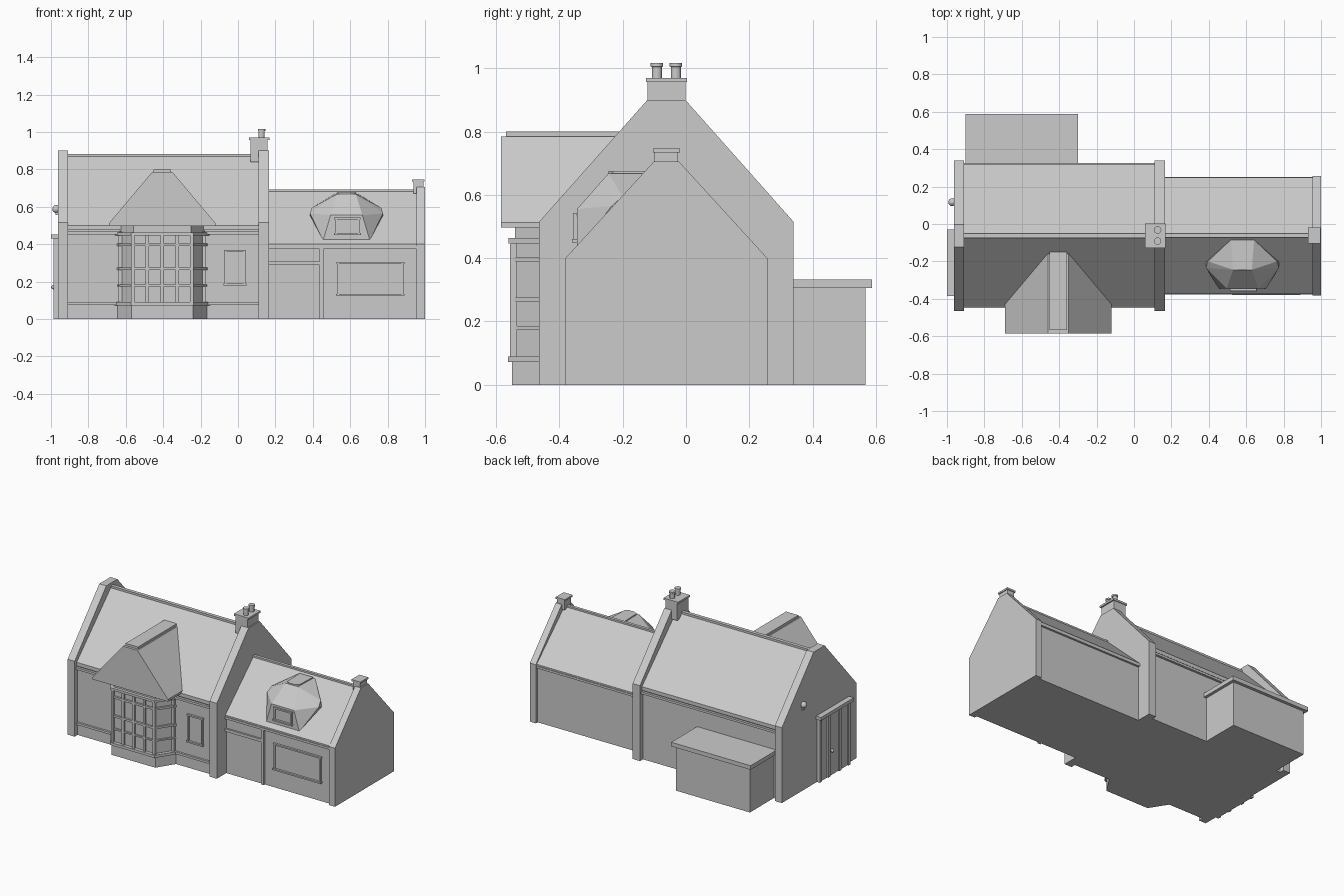
import bpy, bmesh
from math import atan2, hypot
from mathutils import Vector

if "Cube" in bpy.data.objects:
    bpy.data.objects.remove(bpy.data.objects["Cube"])

CY = -0.062  # ridge line of both roofs


def finish(name, bm):
    bmesh.ops.recalc_face_normals(bm, faces=bm.faces[:])
    me = bpy.data.meshes.new(name)
    bm.to_mesh(me)
    bm.free()
    ob = bpy.data.objects.new(name, me)
    bpy.context.collection.objects.link(ob)
    return ob


def extrude(name, pts, axis, a, b):
    """Extrude a closed 2D profile along axis x, y or z from a to b."""
    place = {'x': lambda p, t: (t, p[0], p[1]),
             'y': lambda p, t: (p[0], t, p[1]),
             'z': lambda p, t: (p[0], p[1], t)}[axis]
    bm = bmesh.new()
    lo = [bm.verts.new(place(p, a)) for p in pts]
    hi = [bm.verts.new(place(p, b)) for p in pts]
    bm.faces.new(lo)
    bm.faces.new(hi)
    n = len(pts)
    for i in range(n):
        bm.faces.new((lo[i], lo[(i + 1) % n], hi[(i + 1) % n], hi[i]))
    return finish(name, bm)


def box(name, x0, x1, y0, y1, z0, z1):
    return extrude(name, [(x0, y0), (x1, y0), (x1, y1), (x0, y1)], 'z', z0, z1)


def gable(name, x0, x1, half, eave, flat, top):
    pts = [(CY - half, 0), (CY - half, eave), (CY - flat, top),
           (CY + flat, top), (CY + half, eave), (CY + half, 0)]
    return extrude(name, pts, 'x', x0, x1)


def roof(name, x0, x1, half, low, eave, top):
    pts = [(CY - half, low), (CY - half, eave), (CY, top),
           (CY + half, eave), (CY + half, low)]
    return extrude(name, pts, 'x', x0, x1)


def bar(name, p, q, w, z0, z1):
    """Straight bar of width w between two plan points."""
    p, q = Vector(p), Vector(q)
    d = (q - p).normalized()
    s = Vector((-d.y, d.x)) * w / 2
    e = d * w / 4
    return extrude(name, [p - e - s, q + e - s, q + e + s, p - e + s], 'z', z0, z1)


def window(name, x0, x1, z0, z1, y):
    """Framed window on a front wall at y."""
    t = 0.01
    box(name + "_glass", x0, x1, y - 0.004, y + 0.01, z0, z1)
    for x in (x0, x1 - t):
        box(name + "_jamb", x, x + t, y - 0.012, y + 0.01, z0, z1)
    box(name + "_head", x0 - 0.004, x1 + 0.004, y - 0.014, y + 0.01, z1 - t, z1)
    box(name + "_sill", x0 - 0.006, x1 + 0.006, y - 0.018, y + 0.01, z0, z0 + t)


def turned(name, x, y, prof, n=20):
    """Lathe a radius/height profile about a vertical axis."""
    bm = bmesh.new()
    v = [bm.verts.new((r, 0, z)) for r, z in prof]
    e = [bm.edges.new(p) for p in zip(v, v[1:])]
    bmesh.ops.spin(bm, geom=v + e, cent=(0, 0, 0), axis=(0, 0, 1),
                   angle=6.283185307, steps=n, use_duplicate=False)
    bmesh.ops.remove_doubles(bm, verts=bm.verts[:], dist=1e-5)
    ob = finish(name, bm)
    ob.location = (x, y, 0)
    return ob


def ball(name, loc, r):
    bm = bmesh.new()
    bmesh.ops.create_uvsphere(bm, u_segments=16, v_segments=10, radius=r)
    ob = finish(name, bm)
    ob.location = loc
    for p in ob.data.polygons:
        p.use_smooth = True


# Main house: walls, roof, gable walls, gutters and plinth
box("main_walls", -0.93, 0.13, CY - 0.37, CY + 0.37, 0, 0.485)
roof("main_roof", -0.93, 0.13, 0.38, 0.475, 0.50, 0.88)
box("main_ridge", -0.92, 0.12, CY - 0.012, CY + 0.012, 0.86, 0.882)
gable("left_gable_wall", -0.963, -0.91, 0.402, 0.515, 0.06, 0.90)
gable("middle_gable_wall", 0.11, 0.165, 0.402, 0.515, 0.06, 0.90)
for s in (-1, 1):
    y = CY + s * 0.38
    box("main_gutter", -0.92, 0.12, y - 0.008, y + 0.008, 0.453, 0.468)
box("main_plinth_trim", -0.92, 0.12, CY - 0.384, CY - 0.36, 0.075, 0.09)
window("small_window", -0.072, 0.04, 0.18, 0.37, CY - 0.37)

# Side wing
box("wing_walls", 0.15, 0.98, CY - 0.30, CY + 0.30, 0, 0.385)
roof("wing_roof", 0.15, 0.98, 0.31, 0.375, 0.40, 0.69)
box("wing_ridge", 0.15, 0.97, CY - 0.01, CY + 0.01, 0.67, 0.692)
gable("wing_gable_wall", 0.955, 1.0, 0.319, 0.40, 0.04, 0.705)
for s in (-1, 1):
    y = CY + s * 0.306
    box("wing_gutter", 0.16, 0.96, y - 0.008, y + 0.008, 0.375, 0.39)
box("wing_lintel", 0.16, 0.45, CY - 0.312, CY - 0.29, 0.288, 0.308)
box("wing_post", 0.436, 0.456, CY - 0.312, CY - 0.29, 0, 0.38)
window("wing_window", 0.53, 0.885, 0.125, 0.305, CY - 0.30)

# Bay window: plinth, glazing, rails and mullions
BX = -0.405
plan = [(BX - 0.247, -0.42), (BX - 0.165, -0.55), (BX + 0.165, -0.55), (BX + 0.247, -0.42)]
inner = [(BX - 0.235, -0.42), (BX - 0.155, -0.54), (BX + 0.155, -0.54), (BX + 0.235, -0.42)]
extrude("bay_plinth", plan, 'z', 0, 0.075)
extrude("bay_glazing", inner, 'z', 0.07, 0.51)
for z, h, w in ((0.072, 0.018, 0.046), (0.175, 0.01, 0.022), (0.262, 0.014, 0.026),
                (0.39, 0.014, 0.026), (0.447, 0.016, 0.042)):
    for p, q in zip(inner, inner[1:]):
        bar("bay_rail", p, q, w, z, z + h)
for x, y in ((BX - 0.225, -0.438), (BX - 0.158, -0.545), (BX, -0.543),
             (BX + 0.158, -0.545), (BX + 0.225, -0.438), (BX - 0.08, -0.54), (BX + 0.08, -0.54)):
    box("bay_mullion", x - 0.009, x + 0.009, y - 0.011, y + 0.011, 0.08, 0.46)

# Bay gable roof running back into the main roof
extrude("bay_roof", [(BX - 0.285, 0.497), (BX - 0.285, 0.512), (BX - 0.055, 0.785),
                     (BX + 0.055, 0.785), (BX + 0.285, 0.512), (BX + 0.285, 0.497)],
        'y', -0.585, -0.16)
box("bay_ridge_cap", BX - 0.047, BX + 0.047, -0.568, -0.15, 0.78, 0.80)

# Faceted dormer on the wing roof
bm = bmesh.new()
DX = 0.58
for s in (-1, 1):
    for dx, y, z in ((0.125, -0.345, 0.42), (0.085, -0.345, 0.555), (0.05, -0.245, 0.668),
                     (0.062, -0.085, 0.668), (0.195, -0.20, 0.55), (0.195, -0.235, 0.565),
                     (0.185, -0.2, 0.595), (0.1, -0.2, 0.45)):
        bm.verts.new((DX + s * dx, y, z))
h = bmesh.ops.convex_hull(bm, input=bm.verts[:])
bmesh.ops.delete(bm, geom=[v for v in h["geom_interior"] if isinstance(v, bmesh.types.BMVert)], context='VERTS')
bmesh.ops.dissolve_limit(bm, angle_limit=0.02, verts=bm.verts[:], edges=bm.edges[:])
finish("wing_dormer", bm)
extrude("dormer_cap", [(DX - 0.045, -0.23), (DX - 0.02, -0.245), (DX + 0.02, -0.245),
                       (DX + 0.045, -0.23), (DX + 0.05, -0.09), (DX - 0.05, -0.09)], 'z', 0.66, 0.676)
window("dormer_window", DX - 0.062, DX + 0.072, 0.45, 0.542, -0.343)

# Chimneys and pots
box("main_chimney", 0.068, 0.158, CY - 0.06, CY + 0.06, 0.84, 0.96)
box("main_chimney_cap", 0.058, 0.168, CY - 0.065, CY + 0.065, 0.957, 0.97)
for y in (CY - 0.03, CY + 0.03):
    pot = [(0, 0.965), (0.016, 0.965), (0.016, 1.004), (0.02, 1.006), (0.02, 1.016), (0, 1.016)]
    turned("chimney_pot", 0.126, y, pot)
box("wing_chimney", 0.937, 0.992, CY - 0.037, CY + 0.037, 0.67, 0.738)
box("wing_chimney_cap", 0.93, 0.998, CY - 0.043, CY + 0.043, 0.734, 0.746)

# Rear flat-roofed extension
box("rear_extension", -0.88, -0.32, 0.28, 0.567, 0, 0.31)
box("rear_extension_roof", -0.90, -0.30, 0.28, 0.588, 0.305, 0.333)

# Entrance on the left gable: door, frame, canopy, knob and lamp
box("side_door", -0.978, -0.96, -0.35, -0.06, 0, 0.43)
for y in (-0.37, -0.27, -0.15, -0.06):
    box("door_frame", -0.986, -0.96, y, y + 0.022, 0, 0.43)
box("door_canopy", -1.0, -0.96, -0.385, -0.03, 0.43, 0.453)
ball("door_knob", (-0.988, -0.17, 0.17), 0.011)
ball("wall_lamp", (-0.972, 0.117, 0.588), 0.021)
box("lamp_bracket", -0.975, -0.955, 0.107, 0.127, 0.555, 0.585)
